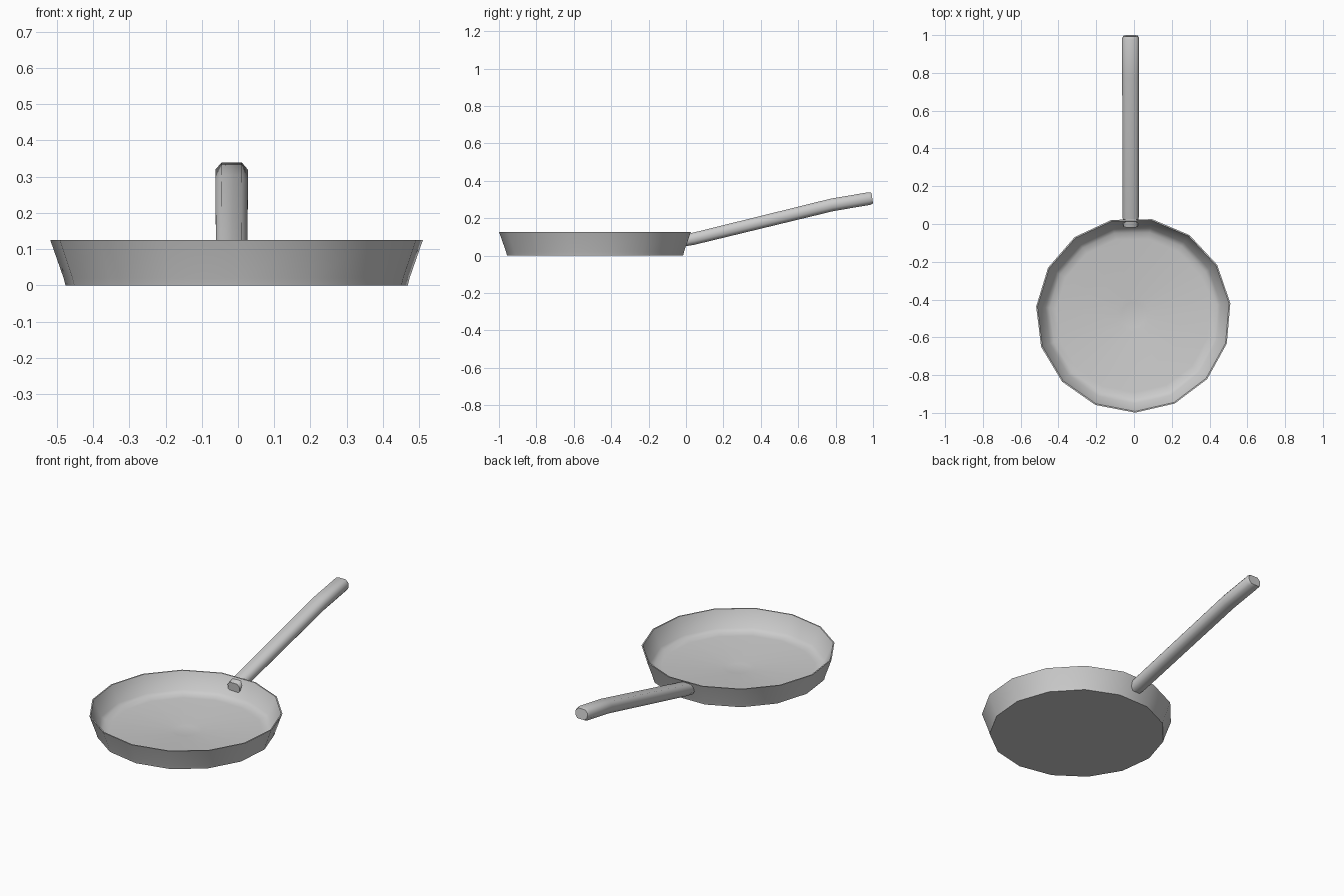
import bpy, bmesh, math
from mathutils import Vector

if "Cube" in bpy.data.objects:
    bpy.data.objects.remove(bpy.data.objects["Cube"])


def loft(name, rings, cap_start, cap_end, angle):
    """Skin a list of equal-length point rings into one object."""
    bm = bmesh.new()
    loops = [[bm.verts.new(p) for p in ring] for ring in rings]
    n = len(loops[0])
    for a, b in zip(loops, loops[1:]):
        for i in range(n):
            j = (i + 1) % n
            bm.faces.new((a[i], a[j], b[j], b[i]))
    if cap_start:
        bm.faces.new(loops[0][::-1])
    if cap_end:
        bm.faces.new(loops[-1])
    bmesh.ops.recalc_face_normals(bm, faces=bm.faces)
    mesh = bpy.data.meshes.new(name)
    bm.to_mesh(mesh)
    bm.free()
    obj = bpy.data.objects.new(name, mesh)
    bpy.context.collection.objects.link(obj)
    bpy.ops.object.select_all(action='DESELECT')
    obj.select_set(True)
    bpy.context.view_layer.objects.active = obj
    bpy.ops.object.shade_smooth_by_angle(angle=math.radians(angle))
    return obj


# Pan bowl: 15-sided lathe, profile runs from outer base over the rim to the floor centre
SIDES = 15
CENTRE = Vector((-0.003, -0.482, 0))
profile = [(0.475, 0.0), (0.48, 0.02), (0.517, 0.125), (0.51, 0.125),
           (0.468, 0.03), (0.445, 0.016), (0.41, 0.01),
           (0.09, 0.010), (0.065, 0.006)]


def pan_ring(r, z):
    angles = [math.radians(-89) + math.tau * i / SIDES for i in range(SIDES)]
    return [CENTRE + Vector((r * math.cos(a), r * math.sin(a), z)) for a in angles]


loft("pan_bowl", [pan_ring(r, z) for r, z in profile], True, True, 40)

# Handle: chamfered section swept up and back with a bend near the tip
HX = -0.0175
section = [(0.045, 0.014), (0.028, 0.034), (-0.028, 0.034), (-0.045, 0.014),
           (-0.045, -0.014), (-0.028, -0.034), (0.028, -0.034), (0.045, -0.014)]
# y, z, scale, tilt in degrees
path = [(-0.015, 0.077, 0.85, 5), (0.04, 0.090, 0.95, 14), (0.78, 0.271, 1.0, 12),
        (0.98, 0.305, 1.0, 8), (0.996, 0.307, 0.85, 8)]


def handle_ring(y, z, s, tilt):
    t = math.radians(tilt)
    return [Vector((HX + u * s, y - v * s * math.sin(t), z + v * s * math.cos(t)))
            for u, v in section]


loft("handle", [handle_ring(*p) for p in path], True, True, 50)
